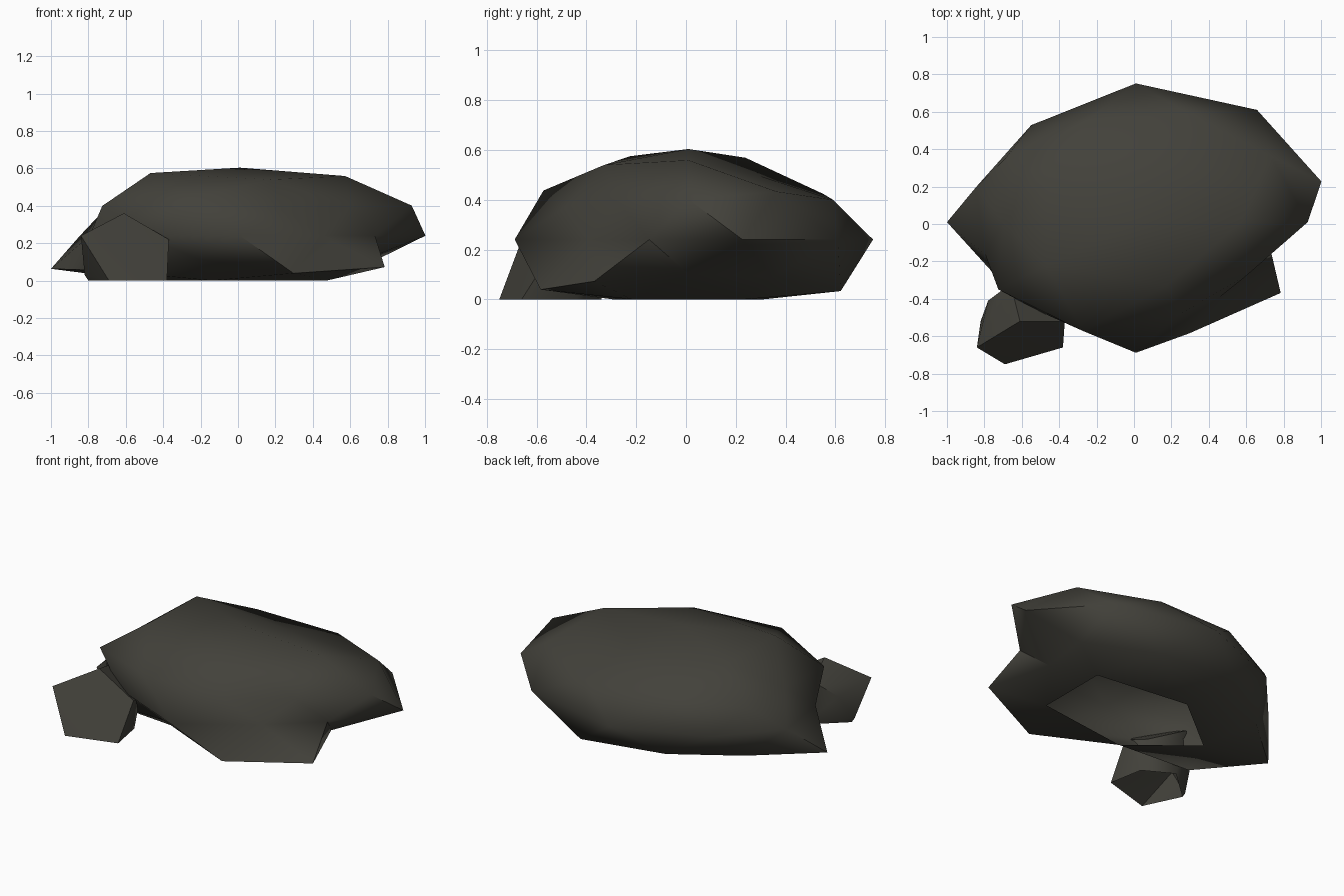
import bpy, bmesh, math

if "Cube" in bpy.data.objects:
    bpy.data.objects.remove(bpy.data.objects["Cube"], do_unlink=True)

stone = bpy.data.materials.new("dark_stone")
stone.use_nodes = True
colour = (0.055, 0.053, 0.043, 1)
stone.diffuse_color = colour
bsdf = next(n for n in stone.node_tree.nodes if n.type == 'BSDF_PRINCIPLED')
bsdf.inputs["Base Color"].default_value = colour
bsdf.inputs["Roughness"].default_value = 0.9


def finish(bm, name, angle):
    """Open the base, then turn the mesh into a shaded object."""
    bmesh.ops.recalc_face_normals(bm, faces=bm.faces[:])
    base = [f for f in bm.faces if all(v.co.z < 0.001 for v in f.verts)]
    bmesh.ops.delete(bm, geom=base, context='FACES')
    mesh = bpy.data.meshes.new(name)
    bm.to_mesh(mesh)
    bm.free()
    mesh.materials.append(stone)
    obj = bpy.data.objects.new(name, mesh)
    bpy.context.collection.objects.link(obj)
    bpy.ops.object.select_all(action='DESELECT')
    obj.select_set(True)
    bpy.context.view_layer.objects.active = obj
    bpy.ops.object.shade_smooth_by_angle(angle=math.radians(angle))


# Large boulder: flattened icosphere, each corner pushed in or out from the centre
# Radius factors run anticlockwise from +x
top_cap = [1.0, 0.8, 1.03, 1.05, 0.94]
upper = [0.96, 0.98, 0.95, 0.93, 0.9, 0.78, 0.95, 1.0, 0.8, 0.8]
middle = [0.975, 1.03, 1.03, 0.89, 0.84, 0.79, 0.82, 0.97, 0.7, 0.71]
lower = [0.7, 0.89, 1.05, 0.95, 0.88, 1.055, 0.95, 0.75, 1.02, 1.0]
bottom_cap = [1.02, 0.84, 0.93, 0.85, 1.02]


def factor(co):
    step = math.degrees(math.atan2(co.y, co.x)) % 360 / 36
    if abs(co.z) > 0.95:
        return 0.97
    if abs(co.z) > 0.7:
        ring = top_cap if co.z > 0 else bottom_cap
        return ring[round(step) % 10 // 2]
    if abs(co.z) < 0.2:
        return middle[round(step - 0.5) % 10]
    return (upper if co.z > 0 else lower)[round(step) % 10]


bm = bmesh.new()
bmesh.ops.create_icosphere(bm, subdivisions=2, radius=1)
for v in bm.verts:
    x, y, z = v.co * factor(v.co)
    v.co = (0.01 + 1.07 * x, 0.01 + 0.72 * y, max(0, 0.24 + 0.375 * z))
finish(bm, "large_boulder", 60)

# Small stone: faceted lump with a five-sided front, tucked under the overhang
corners = [
    (-0.69, -0.75, 0), (-0.38, -0.66, 0), (-0.37, -0.52, 0.22),
    (-0.61, -0.52, 0.36), (-0.84, -0.66, 0.24),
    (-0.82, -0.52, 0.03), (-0.78, -0.41, 0.2), (-0.66, -0.32, 0.3),
    (-0.42, -0.38, 0.18), (-0.42, -0.44, 0), (-0.6, -0.34, 0),
    (-0.8, -0.52, 0),
]
bm = bmesh.new()
for c in corners:
    bm.verts.new(c)
bmesh.ops.convex_hull(bm, input=bm.verts[:])
finish(bm, "small_stone", 45)
